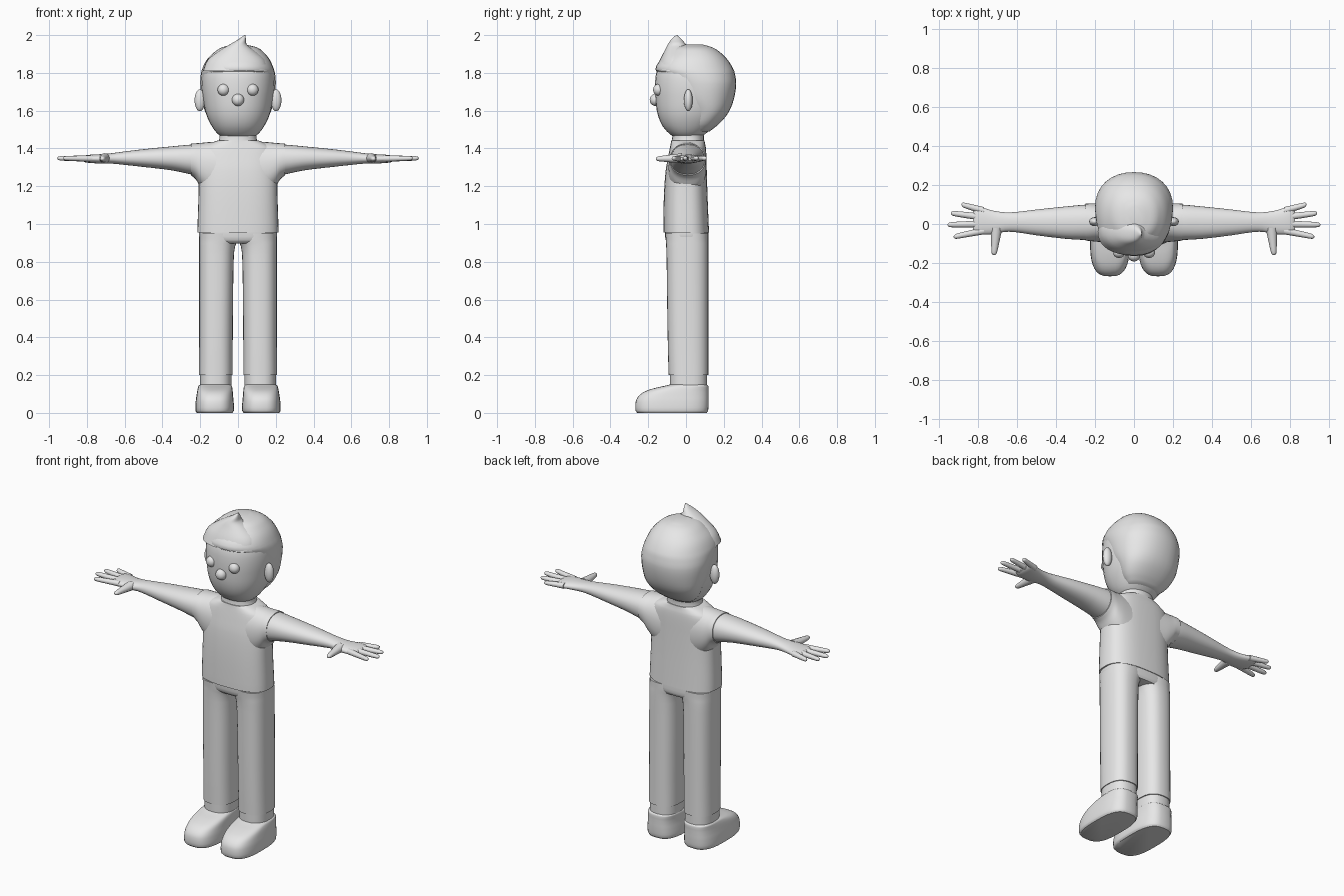
import bpy, bmesh, math

clay = bpy.data.materials.new("clay grey")
clay.diffuse_color = (0.8, 0.8, 0.8, 1)


def finish(name, bm, mirror):
    bmesh.ops.recalc_face_normals(bm, faces=bm.faces)
    me = bpy.data.meshes.new(name)
    bm.to_mesh(me)
    bm.free()
    me.materials.append(clay)
    ob = bpy.data.objects.new(name, me)
    bpy.context.collection.objects.link(ob)
    bpy.ops.object.select_all(action='DESELECT')
    ob.select_set(True)
    bpy.context.view_layer.objects.active = ob
    bpy.ops.object.shade_smooth_by_angle(angle=math.radians(50))
    if mirror:
        ob.modifiers.new("mirror", 'MIRROR').use_mirror_merge = False
    return ob


def smooth_sections(secs, steps):
    """Hermite interpolation of sections along their first value."""
    def slope(i, k):
        a, b = secs[max(i - 1, 0)], secs[min(i + 1, len(secs) - 1)]
        return (b[k] - a[k]) / (b[0] - a[0])
    out = []
    for i in range(len(secs) - 1):
        p, q = secs[i], secs[i + 1]
        d = q[0] - p[0]
        for s in range(steps):
            u = s / steps
            row = [p[0] + d * u]
            for k in range(1, 5):
                row.append((2*u**3 - 3*u*u + 1) * p[k] + (u**3 - 2*u*u + u) * d * slope(i, k)
                           + (3*u*u - 2*u**3) * q[k] + (u**3 - u*u) * d * slope(i + 1, k))
            out.append(row)
    return out + [list(secs[-1])]


def loft(name, secs, axis='z', power=2.2, n=32, steps=3, mirror=False):
    """Sections are (position, a0, a1, b0, b1): rounded rings across an axis."""
    bm = bmesh.new()
    rings = []
    for t, a0, a1, b0, b1 in smooth_sections(secs, steps):
        ring = []
        for i in range(n):
            w = 2 * math.pi * i / n
            c, s = math.cos(w), math.sin(w)
            a = (a0 + a1) / 2 + (a1 - a0) / 2 * math.copysign(abs(c) ** (2 / power), c)
            b = (b0 + b1) / 2 + (b1 - b0) / 2 * math.copysign(abs(s) ** (2 / power), s)
            ring.append(bm.verts.new({'z': (a, b, t), 'x': (t, a, b), 'y': (a, t, b)}[axis]))
        rings.append(ring)
    for r, q in zip(rings, rings[1:]):
        for i in range(n):
            j = (i + 1) % n
            bm.faces.new((r[i], r[j], q[j], q[i]))
    bm.faces.new(rings[0])
    bm.faces.new(rings[-1])
    return finish(name, bm, mirror)


def ball(name, loc, size, mirror=False):
    bm = bmesh.new()
    bmesh.ops.create_uvsphere(bm, u_segments=24, v_segments=14, radius=1)
    for v in bm.verts:
        v.co = [v.co[k] * size[k] + loc[k] for k in range(3)]
    return finish(name, bm, mirror)


def digit(name, axis, start, end, c0, c1, z0, z1, r0, r1):
    """Tapered finger with a rounded tip."""
    secs = []
    for u, k in ((0, 1), (.35, 1), (.7, 1), (.9, .95), (.97, .7), (1, .2)):
        c, z, r = c0 + (c1 - c0) * u, z0 + (z1 - z0) * u, (r0 + (r1 - r0) * u) * k
        secs.append((start + (end - start) * u, c - r, c + r, z - r * .9, z + r * .9))
    loft(name, secs, axis, 2, 12, 2, True)


# Head and neck
loft("head", [
    (1.455, -.07, .07, -.05, .07), (1.475, -.105, .105, -.085, .10), (1.52, -.14, .14, -.125, .155),
    (1.58, -.168, .168, -.15, .205), (1.65, -.184, .184, -.161, .24), (1.74, -.193, .193, -.164, .255),
    (1.82, -.184, .184, -.152, .24), (1.88, -.15, .15, -.11, .2), (1.92, -.1, .1, -.06, .14)])
loft("neck", [(1.40, -.12, .12, -.085, .105), (1.44, -.102, .102, -.075, .095),
              (1.47, -.097, .097, -.072, .095), (1.52, -.1, .1, -.07, .1)])

# Hair: back shell that comes forward above the forehead, and a swept tuft
loft("hair", [
    (1.49, -.10, .10, .03, .125), (1.53, -.142, .142, .015, .175), (1.59, -.172, .172, .0, .225),
    (1.66, -.191, .191, -.06, .253), (1.74, -.2, .2, -.10, .266), (1.79, -.197, .197, -.14, .26),
    (1.82, -.19, .19, -.162, .251), (1.87, -.165, .168, -.135, .22), (1.91, -.125, .135, -.09, .18),
    (1.935, -.085, .1, -.06, .14), (1.95, -.03, .04, -.01, .09)])
loft("hair_tuft", [
    (1.81, -.186, .165, -.160, .08), (1.87, -.16, .145, -.138, .07), (1.92, -.095, .085, -.112, .03),
    (1.95, -.045, .047, -.097, .0), (1.975, -.002, .042, -.08, -.02), (2.0, .034, .04, -.053, -.047)])

# Face
ball("eye", (.077, -.146, 1.71), (.031, .028, .031), True)
ball("nose", (0, -.162, 1.657), (.032, .03, .032))
ball("ear", (.202, .012, 1.655), (.028, .023, .058), True)

# Shirt with short sleeves
loft("shirt", [
    (.955, -.215, .215, -.12, .122), (1.0, -.214, .214, -.12, .12), (1.15, -.209, .209, -.117, .114),
    (1.28, -.207, .207, -.108, .11), (1.36, -.203, .203, -.094, .108), (1.405, -.185, .185, -.085, .105),
    (1.43, -.14, .14, -.08, .10), (1.443, -.105, .105, -.078, .098)], power=2.7, n=40)
loft("sleeve", [
    (.10, -.095, .105, 1.13, 1.437), (.16, -.093, .107, 1.16, 1.433), (.2, -.09, .106, 1.2, 1.429),
    (.225, -.087, .105, 1.238, 1.427), (.25, -.085, .104, 1.258, 1.425)], 'x', mirror=True)

# Arms and hands
loft("arm", [
    (.18, -.084, .10, 1.25, 1.422), (.25, -.082, .099, 1.263, 1.42), (.35, -.076, .09, 1.284, 1.411),
    (.5, -.058, .074, 1.302, 1.396), (.6, -.043, .062, 1.313, 1.384), (.66, -.04, .06, 1.319, 1.376),
    (.72, -.052, .068, 1.32, 1.37), (.78, -.053, .084, 1.323, 1.367), (.81, -.05, .086, 1.327, 1.363),
    (.826, -.035, .068, 1.335, 1.355)], 'x', mirror=True)
for label, x1, y0, y1 in (("little", .885, .068, .1), ("ring", .94, .034, .056),
                          ("middle", .957, .0, -.004), ("index", .925, -.034, -.066)):
    digit(label + "_finger", 'x', .77, x1, y0, y1, 1.346, 1.348, .019, .013)
digit("thumb", 'y', -.02, -.16, .705, .718, 1.348, 1.345, .03, .013)

# Trousers
loft("hips", [(.897, -.16, .16, -.09, .11), (.915, -.2, .2, -.107, .118), (.97, -.207, .207, -.113, .118)],
     power=2.8, n=40)
loft("trouser_leg", [
    (.2, .028, .207, -.092, .118), (.35, .028, .206, -.096, .118), (.6, .026, .206, -.1, .118),
    (.83, .022, .206, -.103, .118), (.885, .014, .206, -.105, .118), (.915, .0, .206, -.107, .118),
    (.95, .0, .206, -.11, .118)], power=2.5, mirror=True)

# Socks and shoes
loft("sock", [(.1, .034, .202, -.085, .112), (.21, .034, .202, -.086, .112)], power=2.5, mirror=True)
loft("shoe", [
    (0, .03, .218, -.258, .11), (.012, .022, .225, -.267, .117), (.06, .023, .224, -.266, .12),
    (.09, .026, .22, -.25, .12), (.115, .028, .216, -.215, .12), (.133, .03, .212, -.16, .12),
    (.145, .034, .207, -.105, .116), (.152, .045, .195, -.08, .10)], power=2.9, n=40, mirror=True)
